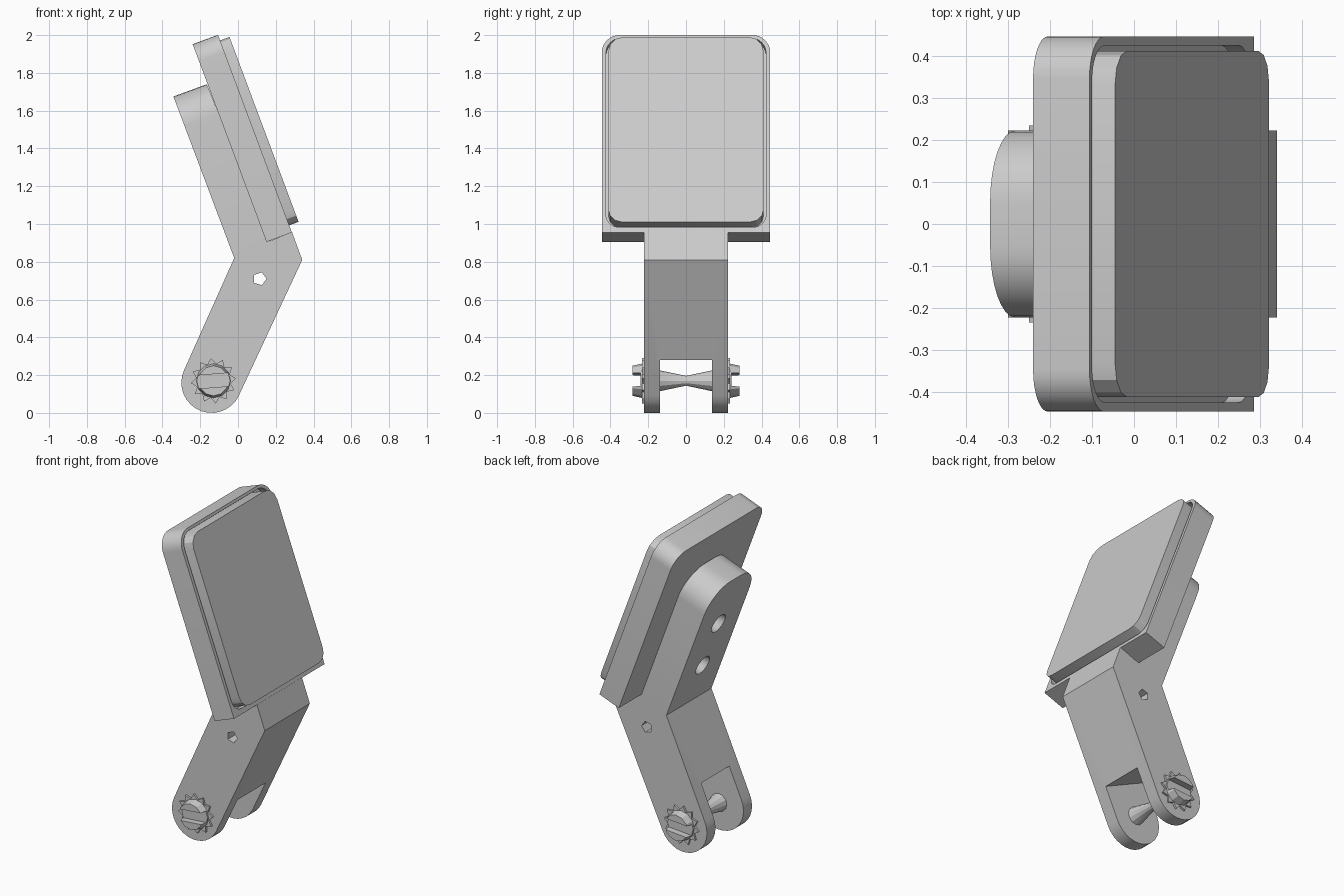
import bpy, bmesh
from math import sin, cos, pi, radians
from mathutils import Matrix, Vector

cube = bpy.data.objects.get("Cube")
if cube:
    bpy.data.objects.remove(cube, do_unlink=True)

grey = bpy.data.materials.new("light grey")
grey.use_nodes = True
colour = (0.6, 0.6, 0.6, 1)
grey.diffuse_color = colour
grey.node_tree.nodes["Principled BSDF"].inputs["Base Color"].default_value = colour


def frame(x_axis, y_axis, origin):
    """Matrix whose local X and Y follow the given axes."""
    x, y = Vector(x_axis).normalized(), Vector(y_axis).normalized()
    m = Matrix((x, y, x.cross(y))).transposed().to_4x4()
    m.translation = origin
    return m


def finish(name, bm):
    bmesh.ops.recalc_face_normals(bm, faces=bm.faces)
    mesh = bpy.data.meshes.new(name)
    bm.to_mesh(mesh)
    bm.free()
    mesh.materials.append(grey)
    ob = bpy.data.objects.new(name, mesh)
    bpy.context.collection.objects.link(ob)
    return ob


def prism(name, points, low, high, matrix, round_edges=None, radius=0):
    """Extrude a flat outline between two heights of a local frame."""
    bm = bmesh.new()
    face = bm.faces.new([bm.verts.new((a, b, low)) for a, b in points])
    ext = bmesh.ops.extrude_face_region(bm, geom=[face])
    top = [v for v in ext["geom"] if isinstance(v, bmesh.types.BMVert)]
    bmesh.ops.translate(bm, verts=top, vec=(0, 0, high - low))
    bm.transform(matrix)
    if round_edges:
        edges = [e for e in bm.edges if round_edges(e)]
        bmesh.ops.bevel(bm, geom=edges, offset=radius, segments=8, profile=0.5, affect='EDGES')
    return finish(name, bm)


def lathe(name, profile, sides, matrix):
    """Spin (radius, height) pairs round the local Z axis."""
    bm = bmesh.new()
    rings = [[bm.verts.new((r * cos(2 * pi * i / sides), r * sin(2 * pi * i / sides), h))
              for i in range(sides)] for r, h in profile]
    for lower, upper in zip(rings, rings[1:]):
        for i in range(sides):
            j = (i + 1) % sides
            bm.faces.new((lower[i], lower[j], upper[j], upper[i]))
    bm.faces.new(rings[0])
    bm.faces.new(rings[-1])
    bm.transform(matrix)
    return finish(name, bm)


def box(x0, x1, y0, y1):
    return [(x0, y0), (x1, y0), (x1, y1), (x0, y1)]


def rounded(half, bottom, top, r_bottom, r_top, steps):
    """Outline of a plate with its own radius for bottom and top corners."""
    pts = []
    corners = ((1, bottom, r_bottom, 1, -90), (1, top, r_top, -1, 0),
               (-1, top, r_top, -1, 90), (-1, bottom, r_bottom, 1, 180))
    for side, edge, r, inward, start in corners:
        for k in range(steps + 1 if r else 1):
            t = radians(start + 90 * k / steps)
            pts.append((side * (half - r) + r * cos(t) * bool(r),
                        edge + inward * r + r * sin(t)))
    return pts


def cut(target, *cutters):
    for c in cutters:
        c.hide_render = True
        mod = target.modifiers.new("cut", 'BOOLEAN')
        mod.operation = 'DIFFERENCE'
        mod.solver = 'EXACT'
        mod.object = c
        bpy.context.view_layer.objects.active = target
        bpy.ops.object.modifier_apply(modifier=mod.name)
        bpy.data.objects.remove(c, do_unlink=True)


# Frames: side profile, lower arm, tilted upper section
SIDE = frame((1, 0, 0), (0, 0, 1), (0, 0, 0))
pivot = Vector((-0.14, 0, 0.16))
LOWER = frame((0.91, 0, -0.415), (0.415, 0, 0.91), pivot)
UPPER = frame((0, 1, 0), (-0.35, 0, 0.937), (-0.02, 0, 0.82))

# Bent arm with a round foot and a rounded upper tab
arc = [(pivot.x + 0.16 * cos(radians(a)), pivot.z + 0.16 * sin(radians(a)))
       for a in range(155, 336, 12)]
bend = [(0.34, 0.81), (0.286, 0.957), (0.17, 0.91), (-0.165, 1.74), (-0.342, 1.675), (-0.02, 0.82)]
arm = prism("bent_arm", arc + bend, -0.222, 0.222, SIDE,
            lambda e: all(v.co.z > 1.6 for v in e.verts)
            and abs(e.verts[0].co.y - e.verts[1].co.y) < 0.01, 0.17)

# Fork slot, small cross hole and two countersunk screw holes
slot = prism("slot_cutter", box(-0.4, 0.4, -0.4, 0.206), -0.138, 0.138, LOWER)
cross = lathe("cross_hole_cutter", [(0.036, -0.4), (0.036, 0.4)], 5,
              SIDE @ Matrix.Translation((0.115, 0.71, 0)))
screws = [lathe("screw_hole_cutter", [(0.065, -0.01), (0.045, 0.05), (0.045, 0.15)], 20,
                UPPER @ Matrix.Translation((0, v, 0))) for v in (0.27, 0.58)]
cut(arm, slot, cross, *screws)

# Backing plate with a shallow tray
plate = prism("backing_plate", rounded(0.446, 0.02, 1.137, 0, 0.1, 8), 0.19, 0.333, UPPER)
tray = prism("tray_cutter", rounded(0.424, 0.05, 1.12, 0.07, 0.085, 6), 0.29, 0.5, UPPER)
cut(plate, tray)

# Raised pad seated in the tray
pad = prism("front_pad", rounded(0.411, 0.06, 1.105, 0.07, 0.08, 3), 0.28, 0.386, UPPER)

# Pivot pin, waisted in the middle
AXLE = frame((1, 0, 0), (0, 0, 1), (-0.13, 0, 0.17))
pin = lathe("pivot_pin", [(0.085, -0.225), (0.055, -0.138), (0.026, 0), (0.055, 0.138),
                          (0.085, 0.225)], 12, AXLE)
parts = [arm, plate, pad, pin]

# Slotted heads and toothed washers on both sides
star = [(r * cos(pi * i / 12 + 0.1), r * sin(pi * i / 12 + 0.1))
        for i, r in enumerate((0.12, 0.092) * 12)]
for name, s in (("front", 1), ("back", -1)):
    head = lathe(name + "_pin_head", [(0.095, s * 0.215), (0.08, s * 0.282)], 12, AXLE)
    groove = prism("groove_cutter", box(-0.2, 0.2, -0.035, 0.035),
                   *sorted((s * 0.242, s * 0.35)), AXLE @ Matrix.Rotation(0.08, 4, 'Z'))
    cut(head, groove)
    washer = prism(name + "_toothed_washer", star, *sorted((s * 0.215, s * 0.234)), AXLE)
    parts += [head, washer]

# Smooth the curved walls and keep corners crisp
bpy.ops.object.select_all(action='DESELECT')
for ob in parts:
    ob.select_set(True)
bpy.context.view_layer.objects.active = arm
bpy.ops.object.shade_smooth_by_angle(angle=radians(25))
